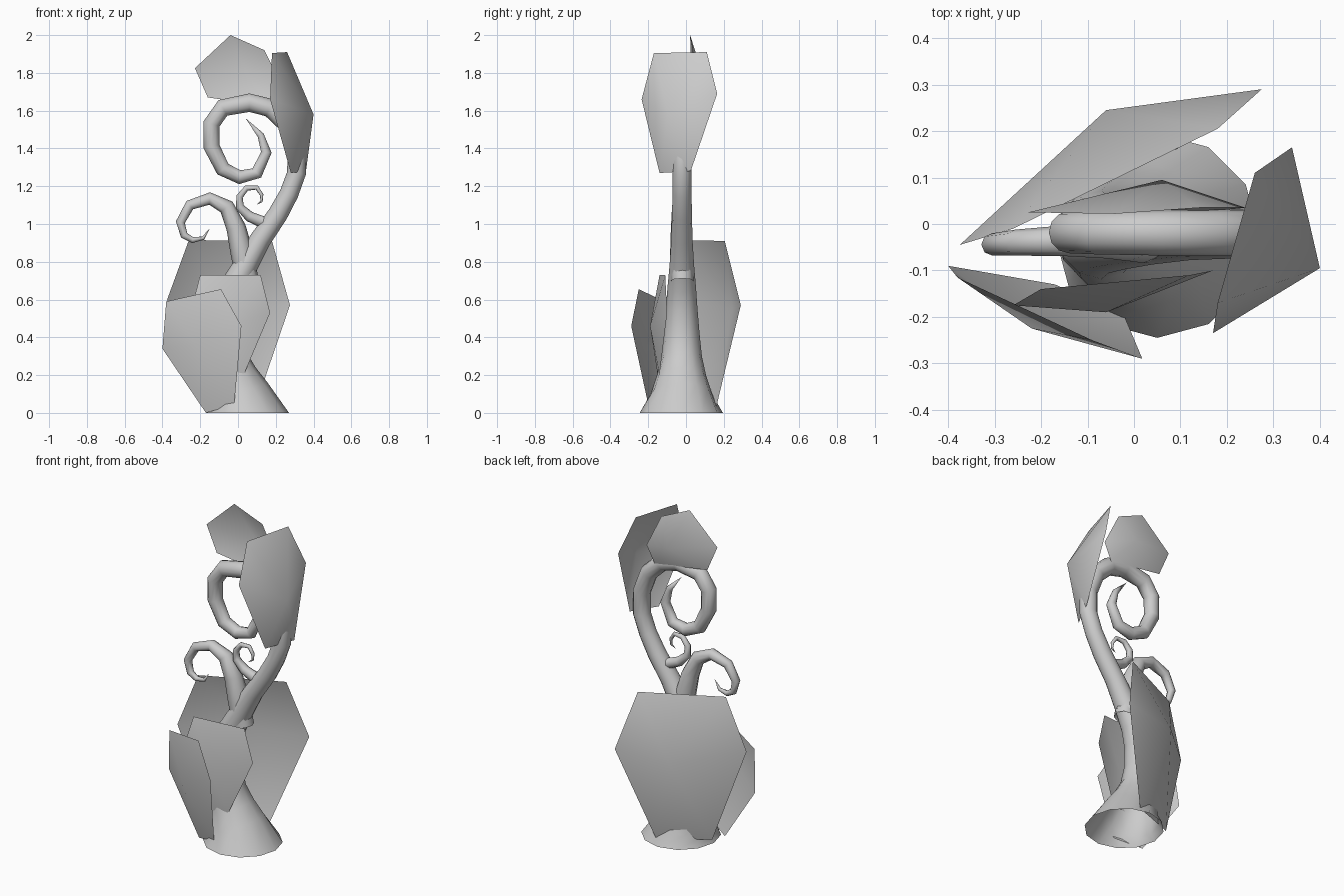
import bpy, bmesh, math
from mathutils import Vector

cube = bpy.data.objects.get("Cube")
if cube:
    bpy.data.objects.remove(cube, do_unlink=True)

grey = bpy.data.materials.new("plain grey")
grey.use_nodes = True
grey.diffuse_color = (0.6, 0.6, 0.6, 1)
grey.node_tree.nodes["Principled BSDF"].inputs["Base Color"].default_value = (0.6, 0.6, 0.6, 1)


def finish(name, bm):
    bmesh.ops.recalc_face_normals(bm, faces=bm.faces)
    mesh = bpy.data.meshes.new(name)
    bm.to_mesh(mesh)
    bm.free()
    mesh.materials.append(grey)
    mesh.shade_smooth()
    obj = bpy.data.objects.new(name, mesh)
    bpy.context.collection.objects.link(obj)
    return obj


def tube(name, path, y0, y1, sides, flat_start=False):
    """Tapered tube along (x, z, radius) points, closing to a tip."""
    bm = bmesh.new()
    side = Vector((0, 1, 0))
    rings = []
    last = len(path) - 1
    for i, (x, z, r) in enumerate(path):
        centre = Vector((x, y0 + (y1 - y0) * i / last, z))
        if i == last:
            tip = bm.verts.new(centre)
            break
        a, b = path[max(i - 1, 0)], path[i + 1]
        along = Vector((b[0] - a[0], 0, b[1] - a[1])).normalized()
        if i == 0 and flat_start:
            along = Vector((0, 0, 1))
        out = side.cross(along)
        rings.append([bm.verts.new(centre + r * (math.cos(t) * out + math.sin(t) * side))
                      for t in (math.tau * k / sides for k in range(sides))])
    for low, high in zip(rings, rings[1:]):
        for k in range(sides):
            n = (k + 1) % sides
            bm.faces.new((low[k], low[n], high[n], high[k]))
    for k in range(sides):
        bm.faces.new((rings[-1][k], rings[-1][(k + 1) % sides], tip))
    return finish(name, bm)


def leaf(name, centre, rim):
    """Thin six-sided leaf bulging to a centre point."""
    bm = bmesh.new()
    mid = bm.verts.new(centre)
    ring = [bm.verts.new(p) for p in rim]
    for k in range(len(ring)):
        bm.faces.new((mid, ring[k], ring[(k + 1) % len(ring)]))
    return finish(name, bm)


# Flared main stem ending in a large curl
tube("main_stem", [
    (.05, 0, .22), (.005, .1, .163), (-.03, .2, .13), (-.06, .3, .108),
    (-.07, .42, .095), (-.055, .56, .083), (-.02, .67, .075), (.04, .78, .065),
    (.12, .92, .056), (.21, 1.05, .053), (.27, 1.16, .05), (.31, 1.27, .05),
    (.31, 1.4, .05), (.26, 1.53, .05), (.17, 1.615, .05), (.06, 1.642, .049),
    (-.08, 1.615, .047), (-.14, 1.53, .045), (-.14, 1.41, .043), (-.08, 1.29, .04),
    (.01, 1.248, .037), (.1, 1.27, .033), (.15, 1.38, .028), (.12, 1.47, .018),
    (.04, 1.56, 0)], -.025, -.015, 12, True)

# Side tendrils
tube("side_tendril", [
    (.05, .7, .06), (.02, .85, .06), (-.01, .98, .052), (-.06, 1.09, .042),
    (-.15, 1.135, .033), (-.255, 1.1, .028), (-.305, 1.01, .024), (-.285, .94, .02),
    (-.24, .915, .016), (-.185, .925, .01), (-.15, .975, 0)], -.02, -.06, 8)
tube("small_tendril", [
    (.2, 1.03, .035), (.14, 1.005, .034), (.06, 1.04, .028), (.01, 1.09, .022),
    (.008, 1.145, .018), (.045, 1.19, .015), (.1, 1.193, .012), (.125, 1.155, .01),
    (.125, 1.12, .006), (.095, 1.1, 0)], -.02, -.04, 8)

# Leaves, listed clockwise from the upper left corner
leaf("large_back_leaf", (-.06, .245, .55), [
    (-.26, -.01, .915), (.18, .205, .91), (.275, .29, .57),
    (.09, .16, .03), (-.2, .035, .05), (-.375, -.045, .6)])
leaf("middle_front_leaf", (-.06, -.19, .46), [
    (-.2, -.14, .73), (.12, -.11, .73), (.17, -.1, .53),
    (.03, -.14, .2), (-.14, -.15, .2), (-.26, -.175, .5)])
leaf("lower_front_leaf", (-.22, -.225, .36), [
    (-.38, -.115, .59), (-.09, -.25, .655), (.018, -.29, .46),
    (-.02, -.2, .045), (-.17, -.13, 0), (-.4, -.09, .34)])
leaf("upper_side_leaf", (.4, -.095, 1.58), [
    (.18, -.17, 1.905), (.26, .11, 1.91), (.34, .165, 1.69),
    (.36, .025, 1.28), (.28, -.14, 1.27), (.17, -.235, 1.66)])
leaf("top_leaf", (.06, .095, 1.77), [
    (-.04, .022, 2), (.14, .035, 1.92), (.24, .035, 1.72),
    (.19, .03, 1.62), (-.16, .025, 1.67), (-.228, .025, 1.825)])
